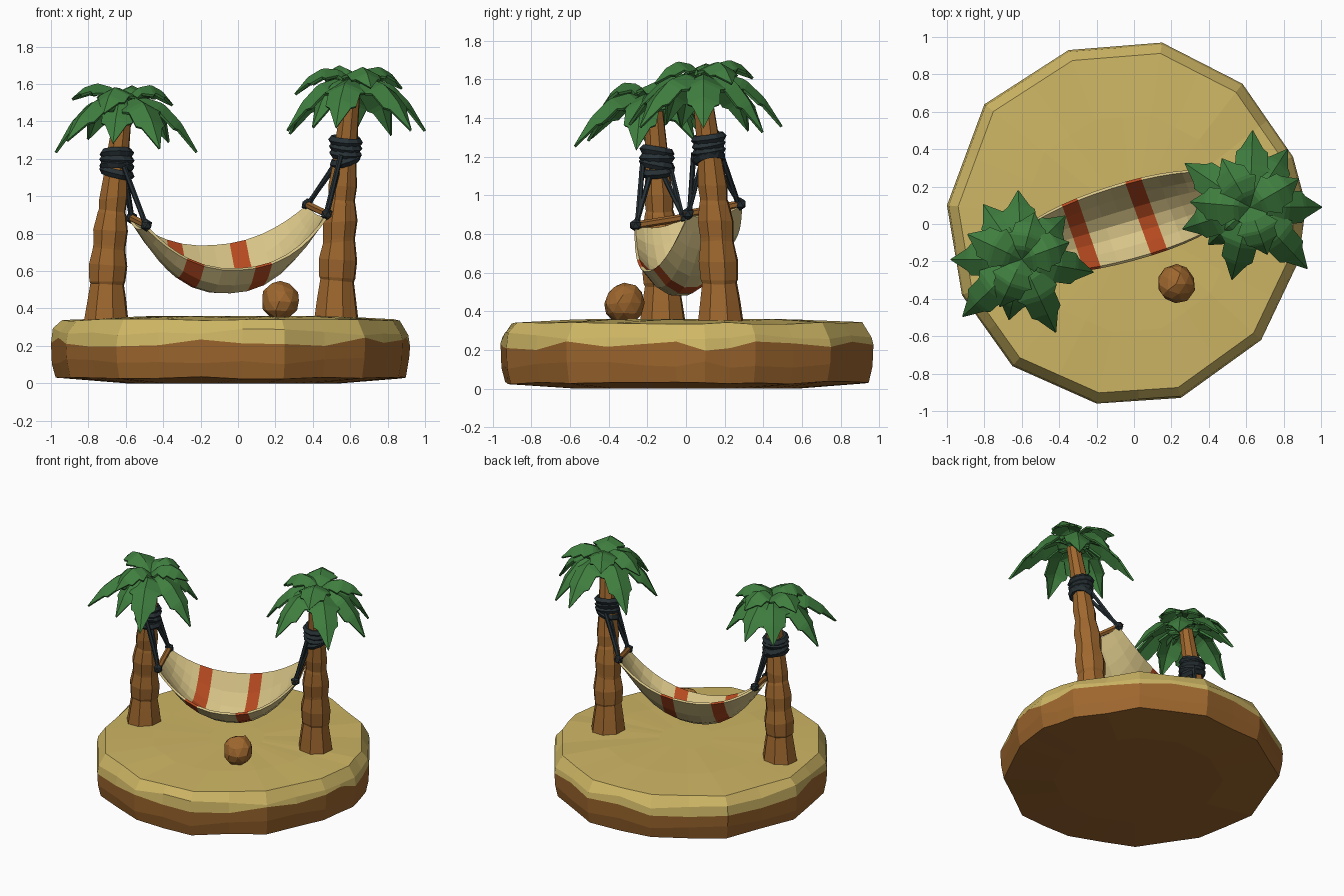
import bpy, bmesh, random
from math import sin, cos, pi, radians
from mathutils import Vector, Matrix

random.seed(4)
cube = bpy.data.objects.get("Cube")
if cube:
    bpy.data.objects.remove(cube)


def material(name, r, g, b):
    m = bpy.data.materials.new(name)
    m.use_nodes = True
    m.diffuse_color = (r, g, b, 1)
    node = m.node_tree.nodes["Principled BSDF"]
    node.inputs["Base Color"].default_value = (r, g, b, 1)
    node.inputs["Roughness"].default_value = 0.9
    return m


SAND = material("sand", 0.62, 0.47, 0.13)
BROWN = material("brown wood", 0.34, 0.135, 0.027)
GREEN = material("leaf green", 0.05, 0.21, 0.05)
ROPE = material("dark rope", 0.02, 0.03, 0.035)
CLOTH = material("cream cloth", 0.68, 0.55, 0.24)
RED = material("red stripe", 0.48, 0.07, 0.015)


def finish(name, bm, *mats):
    mesh = bpy.data.meshes.new(name)
    bmesh.ops.recalc_face_normals(bm, faces=bm.faces)
    bm.to_mesh(mesh)
    bm.free()
    for m in mats:
        mesh.materials.append(m)
    ob = bpy.data.objects.new(name, mesh)
    bpy.context.collection.objects.link(ob)
    return ob


def grid(bm, rows, closed=False):
    """Skin successive rows of points; returns faces grouped by row gap."""
    vs = [[bm.verts.new(p) for p in row] for row in rows]
    groups = []
    for a, b in zip(vs, vs[1:]):
        n = len(a)
        groups.append([bm.faces.new((a[i], a[(i + 1) % n], b[(i + 1) % n], b[i]))
                       for i in range(n if closed else n - 1)])
    if closed:
        bm.faces.new(vs[0][::-1])
        bm.faces.new(vs[-1])
    return groups


def rod(bm, a, b, r, sides=6):
    a, b = Vector(a), Vector(b)
    d = b - a
    mat = Matrix.Translation((a + b) / 2) @ d.to_track_quat("Z", "Y").to_matrix().to_4x4()
    bmesh.ops.create_cone(bm, cap_ends=True, segments=sides, radius1=r, radius2=r,
                          depth=d.length, matrix=mat)


# Island: irregular slab, brown earth below and sand above
outline = [(.88, -.2), (.92, .1), (.85, .36), (.58, .75), (.15, .97), (-.35, .93), (-.8, .64),
           (-1, .1), (-.92, -.38), (-.65, -.76), (-.2, -.96), (.25, -.93), (.68, -.62)]
coarse = [Vector(p) for p in outline]
edge = []
for p, q in zip(coarse, coarse[1:] + coarse[:1]):
    edge += [p, (p + q) / 2]
layers = [(0, .6, 0), (.03, .975, .008), (.12, .995, .02), (.22, 1, .025), (.275, .99, .02),
          (.338, .94, .006), (.355, .6, .004), (.36, .2, 0)]
rows = []
for z, s, jitter in layers:
    rows.append([(p.x * s, p.y * s, z + random.uniform(-jitter, jitter)) for p in edge])
bm = bmesh.new()
groups = grid(bm, rows, True)
for f in bm.faces:
    f.material_index = 1
for g in groups[3:]:
    for f in g:
        f.material_index = 0
bm.faces.ensure_lookup_table()
bm.faces[-1].material_index = 0
finish("island", bm, SAND, BROWN)

# Coconut
bm = bmesh.new()
bmesh.ops.create_icosphere(bm, subdivisions=2, radius=.105,
                           matrix=Matrix.Translation((.225, -.32, .44)))
for v in bm.verts:
    v.co += Vector([random.uniform(-.006, .006) for _ in range(3)])
finish("coconut", bm, BROWN)

# Trunk profile: stacked tapered bulges (height fraction, radius)
TRUNK = [(0, .125), (.1, .108), (.172, .094), (.185, .101), (.26, .107), (.335, .09),
         (.35, .09), (.42, .097), (.495, .08), (.51, .074), (.57, .08), (.67, .066),
         (.69, .066), (.8, .06), (1, .048)]


def trunk(name, base, top):
    base, top = Vector(base), Vector(top)

    def axis(h):
        p = base.lerp(top, h ** 1.6)
        p.z = base.z + (top.z - base.z) * h
        return p
    rows = []
    for h, r in TRUNK:
        c = axis(h)
        tilt = random.uniform(-.012, .012)
        rows.append([c + Vector((r * cos(a), r * sin(a), tilt * cos(a)))
                     for a in [2 * pi * k / 8 + .3 for k in range(8)]])
    bm = bmesh.new()
    grid(bm, rows, True)
    finish(name, bm, BROWN)
    return axis


# Leaf half-width along its length, notched like a torn frond
FROND = [(0, .02), (.2, .085), (.28, .07), (.5, .115), (.56, .088), (.75, .085), (.79, .06), (1, .003)]


def leaf(bm, centre, yaw, length, lift, drop):
    out = Vector((cos(yaw), sin(yaw), 0))
    side = Vector((-sin(yaw), cos(yaw), 0))
    rows = []
    for t, w in FROND:
        mid = Vector(centre) + out * length * t
        mid.z += lift * t - drop * t * t
        down = Vector((0, 0, -w * .45)) - out * w * .15
        rows.append([mid + side * w + down, mid, mid - side * w + down])
    grid(bm, rows)


def crown(name, centre, low, high):
    bm = bmesh.new()
    for yaw, length in low:
        leaf(bm, centre, radians(yaw), length, .3, random.uniform(.46, .56))
    top = Vector(centre) + Vector((0, 0, .03))
    for yaw, length in high:
        leaf(bm, top, radians(yaw), length, .34, random.uniform(.33, .42))
    ob = finish(name, bm, GREEN)
    mod = ob.modifiers.new("thickness", "SOLIDIFY")
    mod.thickness = .014


def wrap(name, centre, tilt):
    """Turns of rope round a trunk."""
    for k in range(4):
        bpy.ops.mesh.primitive_torus_add(
            major_segments=10, minor_segments=5, major_radius=random.uniform(.064, .072),
            minor_radius=.025, location=Vector(centre) + Vector((0, 0, (k - 1.5) * .034)),
            rotation=(random.uniform(-.2, .2), tilt + random.uniform(-.15, .15), k))
        ob = bpy.context.object
        ob.name = f"{name}_{k + 1}"
        ob.data.materials.append(ROPE)


def rigging(side, anchor, ends):
    """Spreader bar with knots and paired ropes up to the trunk."""
    front, back = map(Vector, ends)
    over = (back - front) * .08
    bm = bmesh.new()
    rod(bm, front - over, back + over, .02)
    finish(side + "_spreader_bar", bm, BROWN)
    bm = bmesh.new()
    for p, s in ((front, -1), (back, 1)):
        bmesh.ops.create_icosphere(bm, subdivisions=1, radius=.034, matrix=Matrix.Translation(p))
        for gap in (.0, .05):
            rod(bm, p - over * s * gap * 8, Vector(anchor) + Vector((0, s * (.02 + gap), gap * .4)), .014)
    finish(side + "_ropes", bm, ROPE)


# Right-hand tree and left-hand tree as the model faces forward
left_axis = trunk("left_trunk", (.525, .18, .33), (.61, .075, 1.6))
right_axis = trunk("right_trunk", (-.705, -.12, .33), (-.61, -.17, 1.49))
crown("left_leaves", (.62, .09, 1.585),
      [(88, .41), (57, .37), (146, .42), (198, .38), (256, .4), (313, .45), (0, .385), (222, .3)],
      [(30, .3), (120, .3), (175, .32), (290, .27)])
crown("right_leaves", (-.6, -.19, 1.485),
      [(93, .37), (125, .36), (180, .38), (224, .44), (258, .33), (295, .43), (350, .39), (45, .33)],
      [(20, .27), (75, .26), (155, .32), (245, .28)])
wrap("left_rope_wrap", left_axis(.72), -.2)
wrap("right_rope_wrap", right_axis(.73), .1)

# Hammock ends and rigging
r_front, r_back = Vector((-.49, -.26, .845)), Vector((-.57, -.01, .885))
l_front, l_back = Vector((.475, .01, .905)), Vector((.37, .28, .955))
rigging("left", (.55, .11, 1.2), (l_front, l_back))
rigging("right", (-.61, -.155, 1.14), (r_front, r_back))

# Hammock cloth: sagging sheet, deeper in the middle than at its edges
STATIONS = [0, .06, .12, .17, .215, .305, .4, .49, .58, .67, .76, .83, .89, .95, 1]
rows = []
for f in STATIONS:
    a, b = r_front.lerp(l_front, f), r_back.lerp(l_back, f)
    sag = 1 - abs(2 * f - 1) ** 2.3
    row = []
    for k in range(7):
        v = k / 6
        wide = .5 + (v - .5) * (1 + .42 * sag)
        p = a.lerp(b, wide)
        belly = 1 - (2 * v - 1) ** 2
        p.z -= sag * (.25 - .06 * v + .15 * belly) + .03 * belly
        row.append(p)
    rows.append(row)
bm = bmesh.new()
for start, g in zip(STATIONS, grid(bm, rows)):
    for f in g:
        f.material_index = int(start in (.215, .58))
cloth = finish("hammock_cloth", bm, CLOTH, RED)
cloth.modifiers.new("thickness", "SOLIDIFY").thickness = .016
